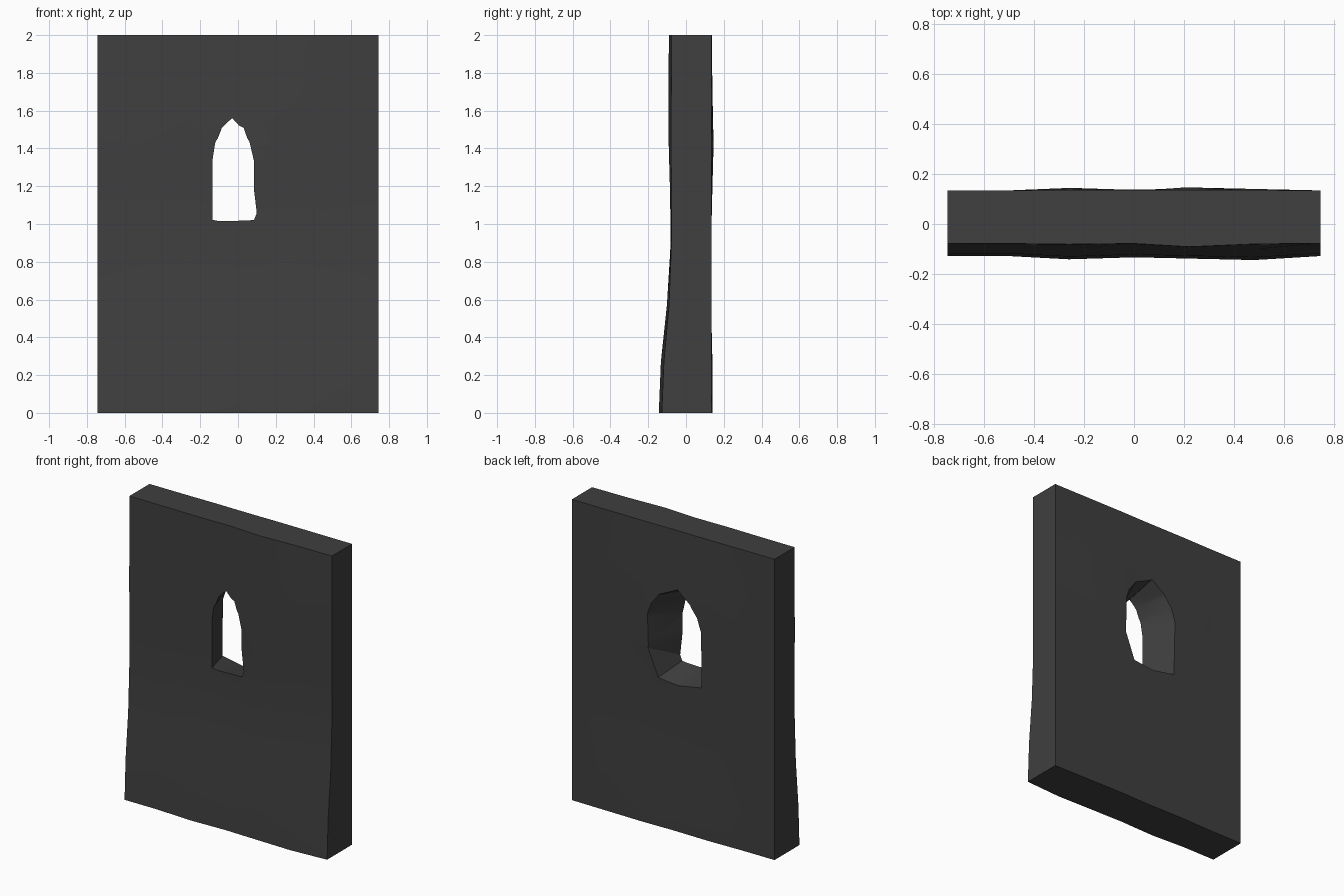
import bpy, bmesh

if "Cube" in bpy.data.objects:
    bpy.data.objects.remove(bpy.data.objects["Cube"])

XS = [-0.745, -0.5, -0.26, 0.0, 0.22, 0.48, 0.745]
ZS = [0.0, 0.27, 0.57, 0.9, 1.15, 1.42, 1.7, 2.0]
# base wall profile by height, and uneven plaster bulge by column
FRONT_Z = [-0.128, -0.117, -0.09, -0.077, -0.077, -0.079, -0.078, -0.077]
FRONT_LOW = [0, 0, 0.013, 0.005, 0.010, 0.016, 0]
FRONT_HIGH = [0, 0.001, 0.004, 0.001, 0.014, 0.003, 0]
LOW_AMOUNT = [1, 1, 0.7, 0.2, 0, 0, 0, 0]
HIGH_AMOUNT = [0, 0, 0, 0.2, 0.5, 0.9, 1, 1]
BACK_X = [0, 0, 0.010, 0.004, 0.012, 0.006, 0]
BACK_AMOUNT = [0.6, 0.5, -0.2, -0.2, 0.4, 1, 0.5, 0.2]


def make_object(name, bm):
    bmesh.ops.recalc_face_normals(bm, faces=bm.faces)
    mesh = bpy.data.meshes.new(name)
    bm.to_mesh(mesh)
    bm.free()
    obj = bpy.data.objects.new(name, mesh)
    bpy.context.collection.objects.link(obj)
    return obj


# Wall slab: front and back grids joined around the rim
bm = bmesh.new()
front, back = {}, {}
nx, nz = len(XS), len(ZS)
for i, x in enumerate(XS):
    for j, z in enumerate(ZS):
        yf = FRONT_Z[j] - FRONT_LOW[i] * LOW_AMOUNT[j] - FRONT_HIGH[i] * HIGH_AMOUNT[j]
        yb = 0.134 + BACK_X[i] * BACK_AMOUNT[j]
        front[i, j] = bm.verts.new((x, yf, z))
        back[i, j] = bm.verts.new((x, yb, z))
for grid in (front, back):
    for i in range(nx - 1):
        for j in range(nz - 1):
            bm.faces.new((grid[i, j], grid[i + 1, j], grid[i + 1, j + 1], grid[i, j + 1]))
rim = ([(i, 0) for i in range(nx - 1)] + [(nx - 1, j) for j in range(nz - 1)]
       + [(i, nz - 1) for i in range(nx - 1, 0, -1)] + [(0, j) for j in range(nz - 1, 0, -1)])
for a, b in zip(rim, rim[1:] + rim[:1]):
    bm.faces.new((front[a], front[b], back[b], back[a]))
wall = make_object("castle_wall", bm)

# Pointed window opening: narrow in front, wider and uneven at the back
FRONT_ARCH = [(-0.135, 1.022), (-0.025, 1.017), (0.085, 1.022), (0.085, 1.18), (0.085, 1.34),
              (0.06, 1.44), (0.03, 1.51), (-0.03, 1.56), (-0.085, 1.51), (-0.117, 1.44), (-0.135, 1.34)]
BACK_ARCH = [(-0.21, 1.0), (-0.03, 0.97), (0.11, 0.985), (0.18, 1.19), (0.18, 1.39),
             (0.155, 1.47), (0.106, 1.54), (-0.03, 1.61), (-0.13, 1.53), (-0.18, 1.46), (-0.21, 1.36)]
Y_FRONT, Y_BACK = -0.08, 0.14
bm = bmesh.new()
rings = []
for t in (-0.25, 1.25):
    y = Y_FRONT + t * (Y_BACK - Y_FRONT)
    rings.append([bm.verts.new((a[0] + t * (b[0] - a[0]), y, a[1] + t * (b[1] - a[1])))
                  for a, b in zip(FRONT_ARCH, BACK_ARCH)])
n = len(FRONT_ARCH)
for k in range(n):
    m = (k + 1) % n
    bm.faces.new((rings[0][k], rings[0][m], rings[1][m], rings[1][k]))
bm.faces.new(rings[0])
bm.faces.new(rings[1])
bmesh.ops.triangulate(bm, faces=bm.faces)
cutter = make_object("window_cutter", bm)
cutter.hide_render = True

# Cut the window through the wall
mod = wall.modifiers.new("window", 'BOOLEAN')
mod.operation = 'DIFFERENCE'
mod.solver = 'EXACT'
mod.object = cutter
bpy.context.view_layer.objects.active = wall
bpy.ops.object.modifier_apply(modifier=mod.name)
bpy.data.objects.remove(cutter)

# Dark plaster, smoothed over the gentle bulges
stone = bpy.data.materials.new("dark_stone")
stone.diffuse_color = (0.05, 0.05, 0.05, 1)
stone.use_nodes = True
stone.node_tree.nodes["Principled BSDF"].inputs["Base Color"].default_value = stone.diffuse_color
wall.data.materials.clear()
wall.data.materials.append(stone)
wall.select_set(True)
bpy.ops.object.shade_smooth_by_angle(angle=0.52)
